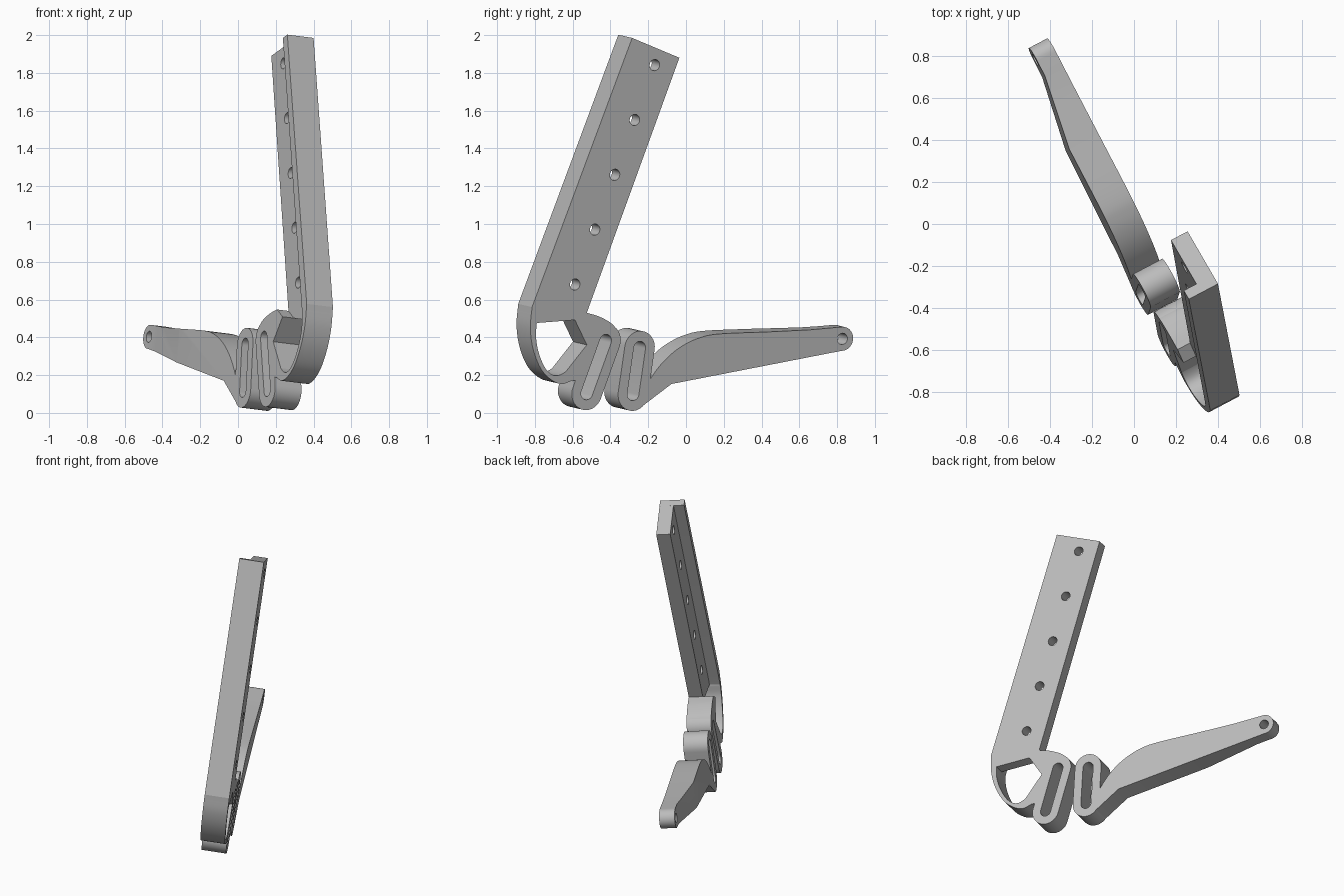
import bpy, bmesh, math
from mathutils import Vector, Matrix

if "Cube" in bpy.data.objects:
    bpy.data.objects.remove(bpy.data.objects["Cube"])

# Tilted working plane: local x runs along the plane, y up it, z through the part
NORMAL = Vector((0.8796, 0.4633, -0.109)).normalized()
ACROSS = Vector((-NORMAL.y, NORMAL.x, 0)).normalized()
UP = NORMAL.cross(ACROSS)
FRAME = Matrix((ACROSS, UP, NORMAL)).transposed().to_4x4()
FRAME.translation = (0.004, 0, 0)
THICK, WEB_THICK, TIP_THICK = 0.158, 0.09, 0.1

grey = bpy.data.materials.new("plain_grey")
grey.use_nodes = True
colour = (0.5, 0.5, 0.5, 1)
grey.diffuse_color = colour
grey.node_tree.nodes["Principled BSDF"].inputs["Base Color"].default_value = colour


def flat(p):
    """Side position (y, z) to a point in the working plane."""
    v = p[1] / UP.z
    return Vector(((p[0] - UP.y * v) / ACROSS.y, v))


def smooth(points, steps=6):
    """Catmull-Rom curve through the points."""
    p = [Vector(q) for q in points]
    p = [2 * p[0] - p[1]] + p + [2 * p[-1] - p[-2]]
    out = []
    for a, b, c, d in zip(p, p[1:], p[2:], p[3:]):
        for i in range(steps):
            t = i / steps
            out.append(0.5 * (2 * b + (c - a) * t + (2 * a - 5 * b + 4 * c - d) * t ** 2
                              + (3 * b - a - 3 * c + d) * t ** 3))
    return out + [p[-2]]


def finish(name, bm):
    bmesh.ops.recalc_face_normals(bm, faces=bm.faces)
    mesh = bpy.data.meshes.new(name)
    bm.to_mesh(mesh)
    bm.free()
    mesh.materials.append(grey)
    ob = bpy.data.objects.new(name, mesh)
    bpy.context.collection.objects.link(ob)
    ob.matrix_world = FRAME
    return ob


def prism(outline, depth):
    """Closed outline in the plane, extruded back from the flat side."""
    bm = bmesh.new()
    face = bm.faces.new([bm.verts.new((p.x, p.y, 0)) for p in outline])
    new = bmesh.ops.extrude_face_region(bm, geom=[face])["geom"]
    for v in new:
        if isinstance(v, bmesh.types.BMVert):
            v.co.z = -depth
    return bm


def plate(name, points, depth=THICK):
    return finish(name, prism([flat(p) for p in points], depth))


def drill(ob, centres, radius):
    """Cut round holes straight through a part."""
    bm = bmesh.new()
    for c in centres:
        p = flat(c)
        bmesh.ops.create_cone(bm, cap_ends=True, segments=28, radius1=radius, radius2=radius,
                              depth=1, matrix=Matrix.Translation((p.x, p.y, 0)))
    cutter = finish("hole_cutter", bm)
    cutter.hide_render = True
    mod = ob.modifiers.new("holes", "BOOLEAN")
    mod.operation, mod.solver, mod.object = "DIFFERENCE", "EXACT", cutter
    bpy.context.view_layer.update()
    bpy.context.view_layer.objects.active = ob
    bpy.ops.object.modifier_apply(modifier=mod.name)
    bpy.data.objects.remove(cutter)


def stadium(top, bottom, radius, n=16):
    """Rounded slot outline between two centres."""
    t, b = flat(top), flat(bottom)
    start = math.atan2((t - b).y, (t - b).x) - math.pi / 2
    out = []
    for centre, offset in ((t, 0), (b, math.pi)):
        for i in range(n + 1):
            a = start + offset + math.pi * i / n
            out.append(centre + radius * Vector((math.cos(a), math.sin(a))))
    return out


def spring_loop(name, top, bottom):
    """Stadium ring with a closed slot inside."""
    bm = bmesh.new()
    rows = [[bm.verts.new((p.x, p.y, z)) for p in stadium(top, bottom, r)]
            for r, z in ((0.09, 0), (0.09, -THICK), (0.035, -THICK), (0.035, 0))]
    count = len(rows[0])
    for k in range(4):
        a, b = rows[k], rows[(k + 1) % 4]
        for i in range(count):
            j = (i + 1) % count
            bm.faces.new((a[i], a[j], b[j], b[i]))
    return finish(name, bm)


# Upright L-section: drilled web and full-depth front flange
top_front, top_back = (-0.285, 1.985), (-0.035, 1.88)
base_front, base_back = (-0.815, 0.56), (-0.525, 0.53)
window_left, window_right = (-0.79, 0.476), (-0.588, 0.492)
web = plate("upright_web", [top_front, top_back, base_back, window_right,
                            window_left, base_front], WEB_THICK)
first, last = Vector((-0.166, 1.841)), Vector((-0.588, 0.68))
drill(web, [first.lerp(last, i / 4) for i in range(5)], 0.03)
plate("upright_flange", [top_front, (-0.244, 1.968), (-0.77, 0.54), window_left, base_front])

# Thin strap curling under the window
outer = smooth([base_front, (-0.824, 0.45), (-0.81, 0.34), (-0.772, 0.24),
                (-0.72, 0.18), (-0.657, 0.153), (-0.585, 0.18)])
inner = smooth([(-0.59, 0.275), (-0.635, 0.22), (-0.69, 0.197), (-0.74, 0.23),
                (-0.777, 0.31), (-0.794, 0.4), window_left])
plate("window_strap", outer + inner)

# Solid neck from the upright to the first loop
crest = smooth([base_back, (-0.455, 0.508), (-0.385, 0.465), (-0.35, 0.4)])
plate("spring_neck", [window_right] + crest + [(-0.42, 0.43), (-0.475, 0.39), (-0.55, 0.18),
                                               (-0.6, 0.17), (-0.635, 0.22), (-0.525, 0.36)])

# Two slotted spring loops
spring_loop("front_spring_loop", (-0.425, 0.381), (-0.525, 0.104))
spring_loop("rear_spring_loop", (-0.245, 0.344), (-0.28, 0.1))

# Long rear arm with a curved root and rounded tip
root = smooth([(-0.225, 0.12), (-0.165, 0.215), (-0.098, 0.293), (-0.02, 0.354),
               (0.071, 0.397), (0.177, 0.418), (0.44, 0.429), (0.66, 0.44)])
tip_hole = (0.828, 0.392)
centre = flat(tip_hole)
tip = [centre + 0.064 * Vector((math.cos(a), math.sin(a)))
       for a in (math.radians(100 - i * 12) for i in range(17))]
outline = [flat(p) for p in root] + tip + [flat((-0.077, 0.153)), flat((-0.225, 0.04))]
bm = prism(outline, THICK)
taper_start, taper_end = 0.459, 0.824
for x in (taper_start, taper_end):
    bmesh.ops.bisect_plane(bm, geom=bm.verts[:] + bm.edges[:] + bm.faces[:],
                           plane_co=(x, 0, 0), plane_no=(1, 0, 0))
for v in bm.verts:
    if v.co.z < -0.01:
        f = min(max((v.co.x - taper_start) / (taper_end - taper_start), 0), 1)
        v.co.z = -THICK + f * (THICK - TIP_THICK)
arm = finish("rear_arm", bm)
drill(arm, [tip_hole], 0.03)

# Smooth the curved walls, keep hard edges
bpy.ops.object.select_all(action="DESELECT")
for ob in bpy.context.scene.objects:
    if ob.type == "MESH" and grey.name in ob.data.materials:
        ob.select_set(True)
        bpy.context.view_layer.objects.active = ob
bpy.ops.object.shade_smooth_by_angle(angle=math.radians(30))
